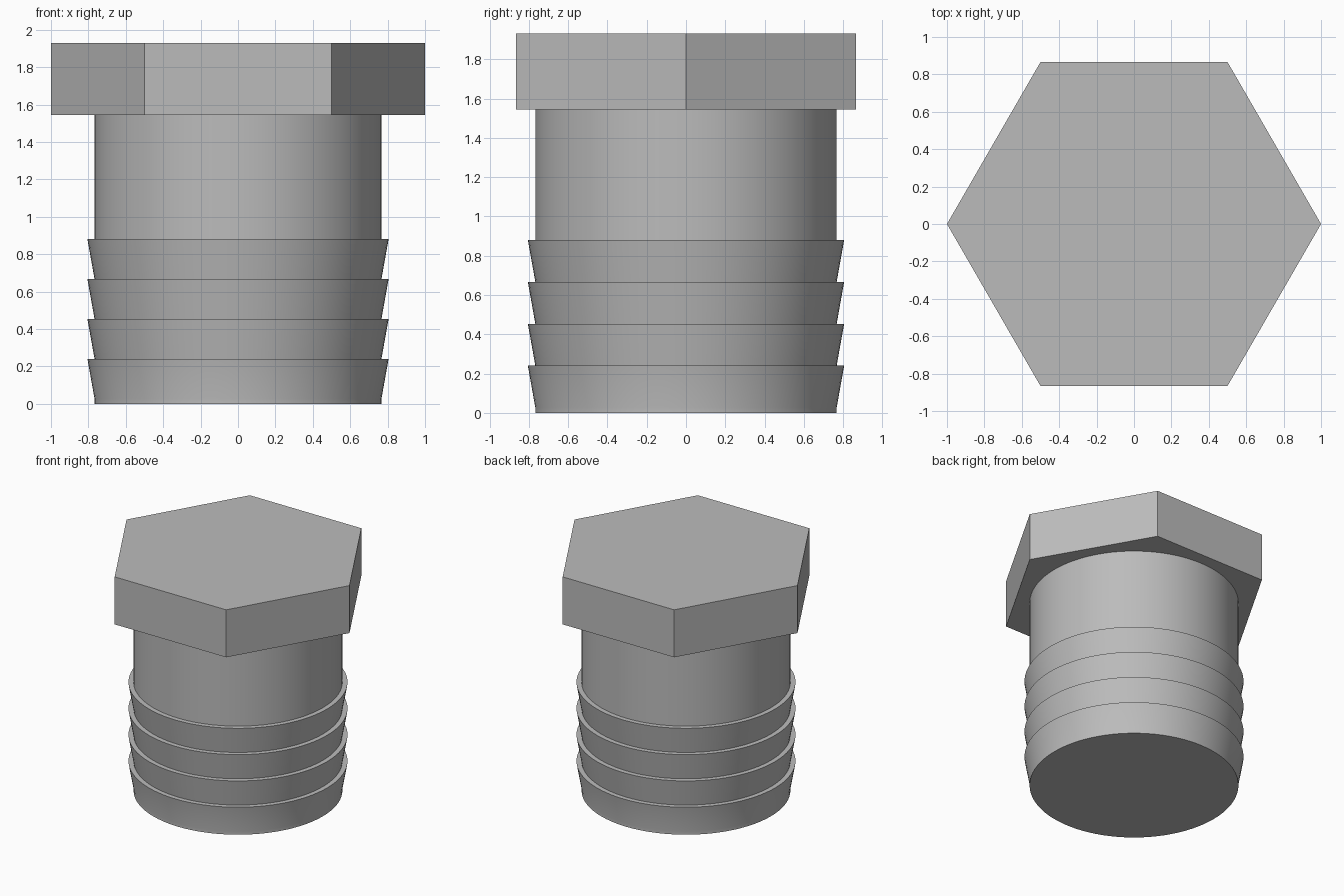
import bpy
import bmesh
import math

cube = bpy.data.objects.get("Cube")
if cube:
    bpy.data.objects.remove(cube, do_unlink=True)

# Plain grey metal
grey = bpy.data.materials.new("grey_metal")
grey.use_nodes = True
colour = (0.5, 0.5, 0.5, 1.0)
grey.diffuse_color = colour
grey.node_tree.nodes["Principled BSDF"].inputs["Base Color"].default_value = colour

SHAFT_RADIUS = 0.767
BARB_RADIUS = 0.805
BARB_PITCH = 0.2133
FOOT_HEIGHT = 0.027
HEAD_BOTTOM = 1.545
HEAD_TOP = 1.93


def lathe(name, profile, sides):
    """Spin a (radius, height) profile around z, closing both ends flat."""
    bm = bmesh.new()
    rings = []
    for radius, z in profile:
        angles = [math.tau * i / sides for i in range(sides)]
        rings.append([bm.verts.new((radius * math.cos(a), radius * math.sin(a), z))
                      for a in angles])
    for low, high in zip(rings, rings[1:]):
        for i in range(sides):
            j = (i + 1) % sides
            bm.faces.new((low[i], low[j], high[j], high[i]))
    bm.faces.new(rings[0][::-1])
    bm.faces.new(rings[-1])
    mesh = bpy.data.meshes.new(name)
    bm.to_mesh(mesh)
    bm.free()
    mesh.materials.append(grey)
    obj = bpy.data.objects.new(name, mesh)
    bpy.context.collection.objects.link(obj)
    return obj


# Barbed shaft: short straight foot, four flared barbs, plain neck
profile = [(SHAFT_RADIUS, 0.0), (SHAFT_RADIUS, FOOT_HEIGHT)]
for barb in range(1, 5):
    z = FOOT_HEIGHT + barb * BARB_PITCH
    profile += [(BARB_RADIUS, z), (SHAFT_RADIUS, z)]
profile.append((SHAFT_RADIUS, HEAD_BOTTOM))
shaft = lathe("barbed_shaft", profile, 96)

bpy.ops.object.select_all(action="DESELECT")
shaft.select_set(True)
bpy.context.view_layer.objects.active = shaft
bpy.ops.object.shade_smooth_by_angle(angle=math.radians(30))

# Hexagonal head
lathe("hex_head", [(1.0, HEAD_BOTTOM), (1.0, HEAD_TOP)], 6)
